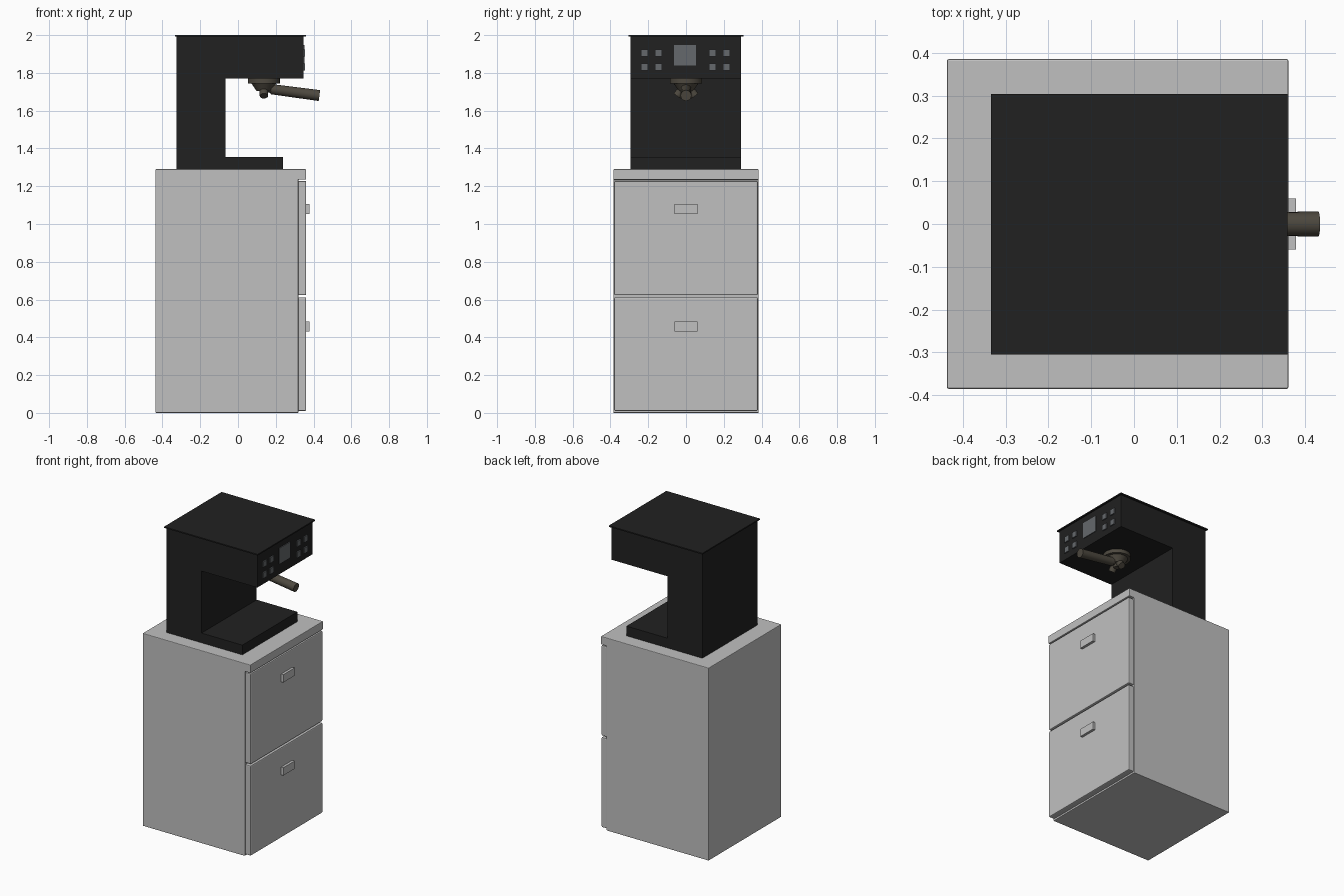
import bpy, bmesh
from mathutils import Vector

cube = bpy.data.objects.get("Cube")
if cube:
    bpy.data.objects.remove(cube, do_unlink=True)


def material(name, rgb):
    m = bpy.data.materials.new(name)
    m.use_nodes = True
    m.diffuse_color = (*rgb, 1)
    m.node_tree.nodes["Principled BSDF"].inputs["Base Color"].default_value = (*rgb, 1)
    return m


GREY = material("light grey cabinet", (0.53, 0.53, 0.53))
BLACK = material("black body", (0.015, 0.015, 0.015))
PANEL = material("panel grey", (0.13, 0.14, 0.15))
BRONZE = material("dark bronze", (0.075, 0.066, 0.05))


def finish(name, bm, mat, bevel=0):
    bmesh.ops.recalc_face_normals(bm, faces=bm.faces)
    mesh = bpy.data.meshes.new(name)
    bm.to_mesh(mesh)
    bm.free()
    mesh.materials.append(mat)
    ob = bpy.data.objects.new(name, mesh)
    bpy.context.collection.objects.link(ob)
    if bevel:
        mod = ob.modifiers.new("edge", "BEVEL")
        mod.width, mod.segments = bevel, 2
    return ob


def extrude_profile(name, points, y0, y1, mat, bevel=0):
    """Extrude an x-z outline from y0 to y1."""
    bm = bmesh.new()
    face = bm.faces.new([bm.verts.new((x, y0, z)) for x, z in points])
    out = bmesh.ops.extrude_face_region(bm, geom=[face])["geom"]
    verts = [v for v in out if isinstance(v, bmesh.types.BMVert)]
    bmesh.ops.translate(bm, verts=verts, vec=(0, y1 - y0, 0))
    return finish(name, bm, mat, bevel)


def box(name, x, y, z, mat, bevel=0):
    outline = [(x[0], z[0]), (x[1], z[0]), (x[1], z[1]), (x[0], z[1])]
    return extrude_profile(name, outline, *y, mat, bevel)


def smooth(ob):
    bpy.ops.object.select_all(action="DESELECT")
    ob.select_set(True)
    bpy.context.view_layer.objects.active = ob
    bpy.ops.object.shade_smooth_by_angle(angle=0.6)


def rod(name, start, end, r1, r2, mat, sides=16):
    a, b = Vector(start), Vector(end)
    bm = bmesh.new()
    bmesh.ops.create_cone(bm, cap_ends=True, segments=sides, radius1=r1,
                          radius2=r2, depth=(b - a).length)
    ob = finish(name, bm, mat)
    ob.rotation_euler = (b - a).to_track_quat("Z", "Y").to_euler()
    ob.location = (a + b) / 2
    smooth(ob)
    return ob


# Cabinet with overhanging top lip
extrude_profile("cabinet", [(-0.437, 0), (0.32, 0), (0.32, 1.235), (0.361, 1.235),
                            (0.361, 1.29), (-0.437, 1.29)], -0.385, 0.385, GREY, 0.004)

# Drawers and their pulls
for label, z0, z1, pull in (("lower", 0.01, 0.612, 0.457), ("upper", 0.623, 1.228, 1.08)):
    box(label + "_drawer", (0.318, 0.361), (-0.38, 0.38), (z0, z1), GREY, 0.006)
    box(label + "_drawer_pull", (0.355, 0.378), (-0.06, 0.06),
        (pull - 0.026, pull + 0.026), GREY)

# Machine body: base tray, column and head in one C-shaped outline
extrude_profile("machine_body", [(-0.325, 1.29), (0.237, 1.29), (0.237, 1.355),
                                 (-0.065, 1.355), (-0.065, 1.77), (0.348, 1.77),
                                 (0.348, 1.993), (-0.325, 1.993)], -0.293, 0.291, BLACK)
box("machine_lid", (-0.334, 0.359), (-0.305, 0.304), (1.992, 2.0), BLACK)

# Control panel
box("screen", (0.347, 0.353), (-0.063, 0.053), (1.84, 1.947), PANEL)
for i, y in enumerate((-0.219, -0.146, 0.141, 0.214)):
    for row, z in (("lower", 1.831), ("upper", 1.905)):
        box(f"{row}_button_{i + 1}", (0.347, 0.356), (y - 0.019, y + 0.019),
            (z - 0.019, z + 0.019), PANEL)

# Brewing group: flange, tapered bowl and stem
cx = 0.137
rod("group_flange", (cx, 0, 1.745), (cx, 0, 1.771), 0.085, 0.085, BRONZE, 24)
rod("filter_bowl", (cx, 0, 1.705), (cx, 0, 1.745), 0.04, 0.066, BRONZE, 24)
rod("centre_stem", (cx, 0, 1.685), (cx, 0, 1.71), 0.02, 0.025, BRONZE)
for side, s in (("left", 1), ("right", -1)):
    rod(side + "_spout", (cx, 0.012 * s, 1.725), (cx, 0.048 * s, 1.678),
        0.022, 0.022, BRONZE)

# Handle
rod("handle_neck", (cx, 0, 1.72), (0.19, 0, 1.711), 0.02, 0.02, BRONZE)
rod("handle", (0.175, 0, 1.714), (0.431, 0, 1.68), 0.027, 0.029, BRONZE)
